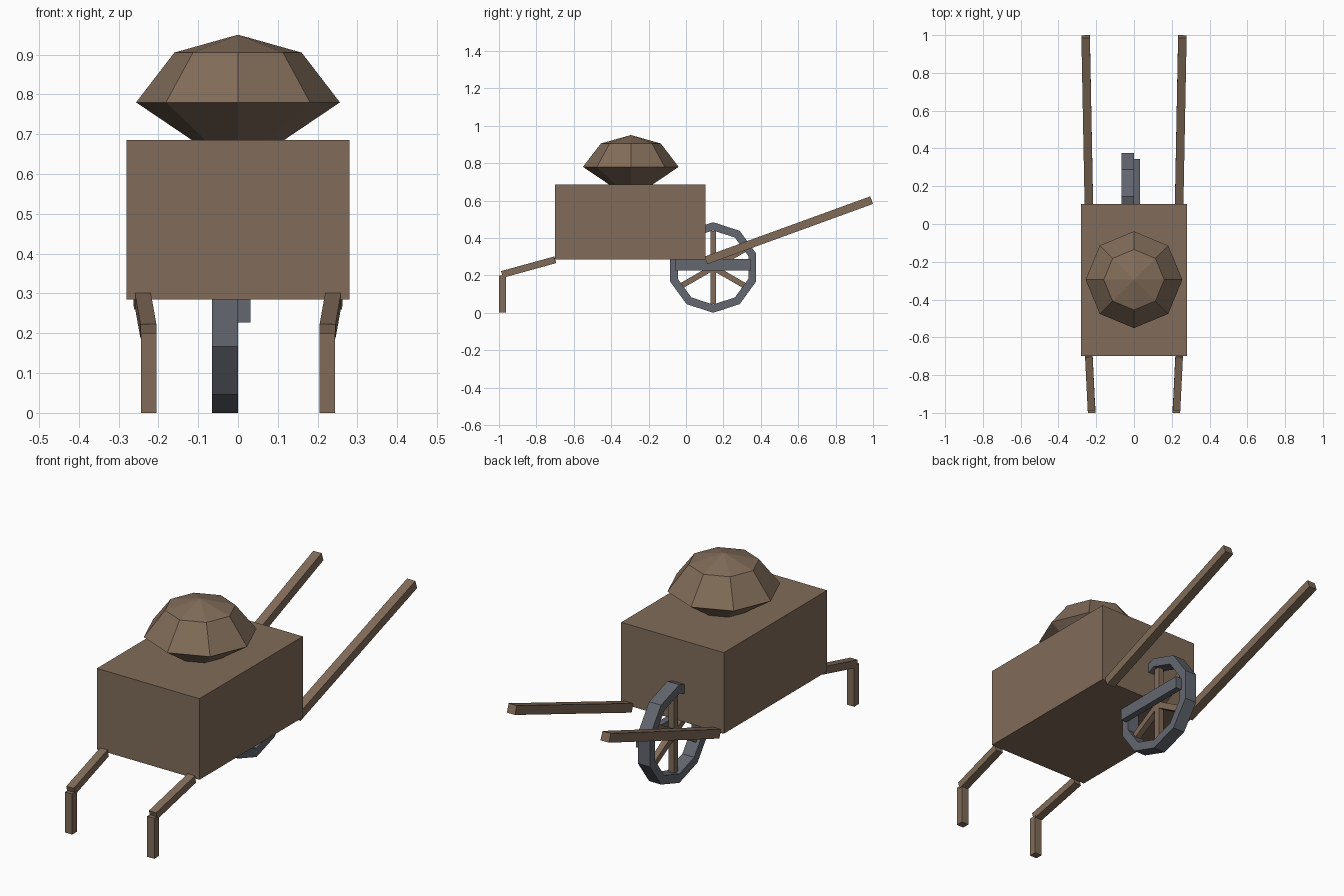
import bpy, bmesh, math
from mathutils import Vector, Matrix

old = bpy.data.objects.get("Cube")
if old:
    bpy.data.objects.remove(old, do_unlink=True)


def material(name, rgb):
    mat = bpy.data.materials.new(name)
    mat.use_nodes = True
    mat.diffuse_color = (*rgb, 1)
    mat.node_tree.nodes["Principled BSDF"].inputs["Base Color"].default_value = (*rgb, 1)
    return mat


WOOD = material("brown_wood", (0.22, 0.15, 0.10))
IRON = material("grey_iron", (0.125, 0.135, 0.16))


def finish(name, bm, mat):
    bmesh.ops.recalc_face_normals(bm, faces=bm.faces)
    mesh = bpy.data.meshes.new(name)
    bm.to_mesh(mesh)
    bm.free()
    mesh.materials.append(mat)
    obj = bpy.data.objects.new(name, mesh)
    bpy.context.collection.objects.link(obj)
    return obj


def beam(name, start, end, width, height, mat):
    """Square-ended bar between two points, width measured along x."""
    a, b = Vector(start), Vector(end)
    d = (b - a).normalized()
    side = Vector((1, 0, 0))
    side = (side - d * side.dot(d)).normalized()
    turn = Matrix((side, d.cross(side), d)).transposed().to_4x4()
    size = Matrix.Diagonal((width, height, (b - a).length, 1))
    bm = bmesh.new()
    bmesh.ops.create_cube(bm, size=1, matrix=Matrix.Translation((a + b) / 2) @ turn @ size)
    return finish(name, bm, mat)


def lathe(name, profile, sides, matrix, mat, closed=False):
    """Faceted turned shape from (radius, height) points around local z."""
    bm = bmesh.new()
    rings = []
    for r, h in profile:
        if r == 0:
            rings.append([bm.verts.new((0, 0, h))] * sides)
        else:
            angles = [2 * math.pi * i / sides for i in range(sides)]
            rings.append([bm.verts.new((r * math.cos(t), r * math.sin(t), h)) for t in angles])
    pairs = list(zip(rings, rings[1:]))
    if closed:
        pairs.append((rings[-1], rings[0]))
    for low, high in pairs:
        for i in range(sides):
            j = (i + 1) % sides
            corners = dict.fromkeys((low[i], low[j], high[j], high[i]))
            bm.faces.new(list(corners))
    bm.transform(matrix)
    return finish(name, bm, mat)


# Cart body and the faceted load on top
beam("cart_body", (0, -0.70, 0.485), (0, 0.105, 0.485), 0.56, 0.40, WOOD)
lathe("load_mound", [(0, 0.67), (0.093, 0.67), (0.256, 0.78), (0.16, 0.905), (0, 0.95)],
      8, Matrix.Translation((0, -0.295, 0)), WOOD)

# Handles, leg struts and legs on both sides
for s, label in ((1, "left"), (-1, "right")):
    beam(label + "_handle", (s * 0.239, 0.107, 0.28), (s * 0.256, 0.992, 0.602), 0.045, 0.043, WOOD)
    beam(label + "_leg_strut", (s * 0.239, -0.70, 0.283), (s * 0.225, -0.983, 0.205), 0.04, 0.037, WOOD)
    beam(label + "_leg", (s * 0.224, -0.982, 0), (s * 0.224, -0.982, 0.20), 0.039, 0.037, WOOD)

# Ten-sided wheel rim, standing upright with its axis along x
hub = Vector((-0.0325, 0.145, 0.242))
upright = Matrix.Translation(hub) @ Matrix.Rotation(-math.pi / 2, 4, "Y")
half = 0.0325
lathe("wheel_rim", [(0.242, -half), (0.242, half), (0.198, half), (0.198, -half)],
      10, upright, IRON, closed=True)

# Three crossing bars make six spokes
for k in range(3):
    t = math.radians(90 + 60 * k)
    reach = Vector((0, math.cos(t), math.sin(t))) * 0.195
    beam(f"spoke_{k + 1}", hub - reach, hub + reach, 0.03, 0.03, WOOD)

# Axle bar fixed across the side of the wheel
beam("wheel_crossbar", (0.016, -0.055, 0.257), (0.016, 0.345, 0.257), 0.032, 0.06, IRON)
